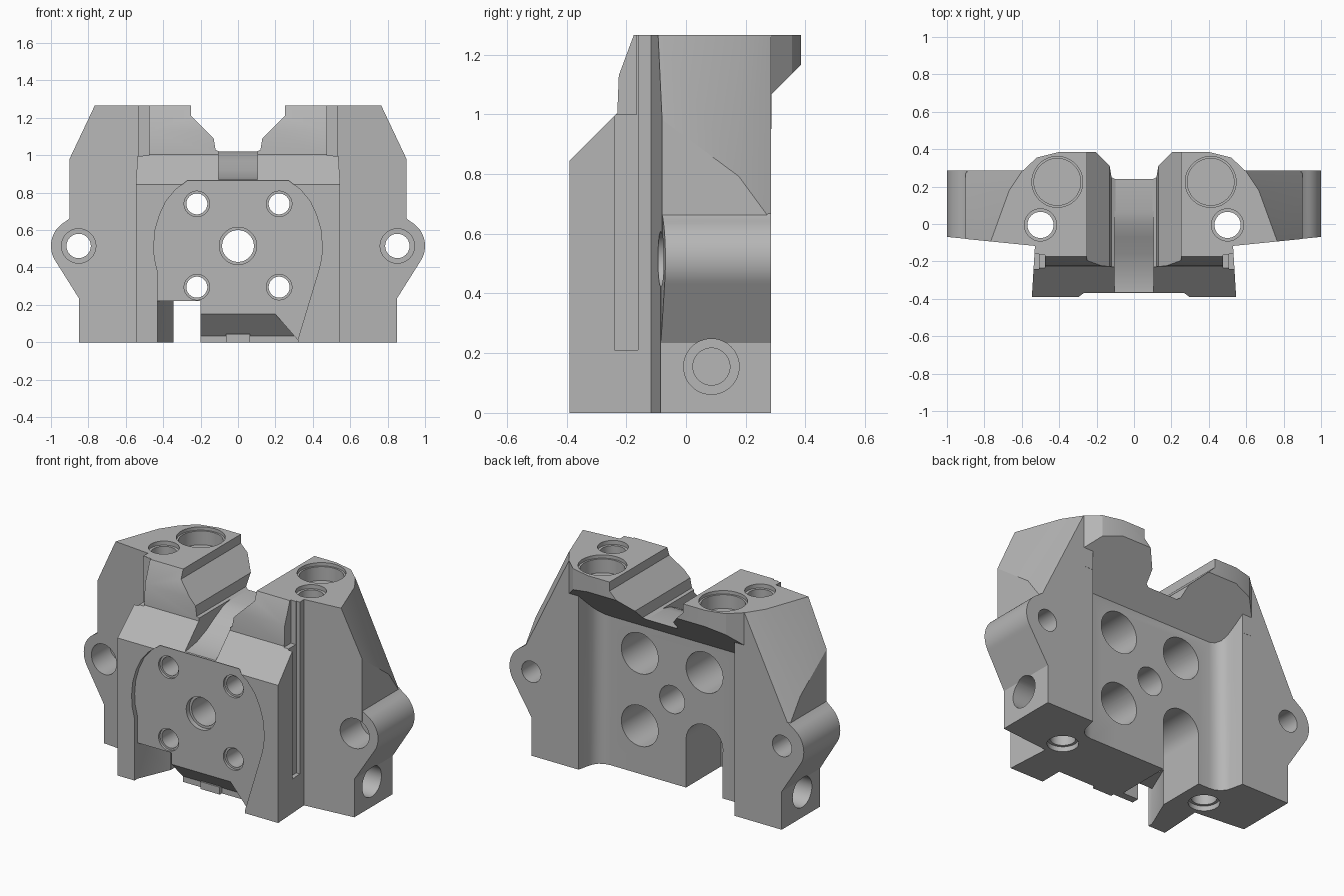
import bpy, bmesh, math
from mathutils import Vector

cube = bpy.data.objects.get("Cube")
if cube:
    bpy.data.objects.remove(cube, do_unlink=True)

metal = bpy.data.materials.new("machined_grey")
metal.use_nodes = True
GREY = (0.47, 0.47, 0.47, 1)
metal.diffuse_color = GREY
metal.node_tree.nodes["Principled BSDF"].inputs["Base Color"].default_value = GREY


def prism(name, outline, axis, start, end, planes=(), side=1):
    """Extrude an outline along an axis, trim it by (point, normal) planes."""
    def place(a, b, t):
        x, y, z = {"X": (t, a, b), "Y": (a, t, b), "Z": (a, b, t)}[axis]
        return Vector((x * side, y, z))
    bm = bmesh.new()
    base = bm.faces.new([bm.verts.new(place(a, b, start)) for a, b in outline])
    ext = bmesh.ops.extrude_face_region(bm, geom=[base], use_keep_orig=True)
    tops = [g for g in ext["geom"] if isinstance(g, bmesh.types.BMVert)]
    bmesh.ops.translate(bm, verts=tops, vec=place(0, 0, end - start))
    for (px, py, pz), (nx, ny, nz) in planes:
        cut = bmesh.ops.bisect_plane(bm, geom=bm.verts[:] + bm.edges[:] + bm.faces[:],
                                     plane_co=(px * side, py, pz),
                                     plane_no=(nx * side, ny, nz), clear_outer=True)
        rim = [g for g in cut["geom_cut"] if isinstance(g, bmesh.types.BMEdge)]
        bmesh.ops.holes_fill(bm, edges=rim)
    bm.normal_update()
    bmesh.ops.recalc_face_normals(bm, faces=bm.faces[:])
    mesh = bpy.data.meshes.new(name)
    bm.to_mesh(mesh)
    bm.free()
    mesh.materials.append(metal)
    obj = bpy.data.objects.new(name, mesh)
    bpy.context.collection.objects.link(obj)
    return obj


def circle(a, b, r, n=48):
    return [(a + r * math.cos(math.tau * i / n), b + r * math.sin(math.tau * i / n))
            for i in range(n)]


def rect(a0, a1, b0, b1):
    return [(a0, b0), (a1, b0), (a1, b1), (a0, b1)]


def mirrored(points):
    return points + [(-a, b) for a, b in reversed(points)]


def combine(target, tool, operation="DIFFERENCE"):
    mod = target.modifiers.new(tool.name, "BOOLEAN")
    mod.operation, mod.solver, mod.object = operation, "EXACT", tool
    bpy.context.view_layer.objects.active = target
    bpy.ops.object.modifier_apply(modifier=mod.name)
    bpy.data.objects.remove(tool, do_unlink=True)


# Central block with sloped front shoulder
block_side = [(-.39, 0), (-.39, .845), (-.23, 1.005), (-.225, 1.13), (-.175, 1.265),
              (.285, 1.265), (.285, 0)]
body = prism("bracket_body", block_side, "X", -.57, .57,
             [((s * .546, -.39, 0), (s, .06, 0)) for s in (-1, 1)])

# Side wings with sloped tops, and rounded bolt ears
EAR_X, EAR_Z, EAR_R = .852, .515, .148
ear = [(.8, .155)]
for i in range(17):
    a = math.radians(-35 + 95 * i / 16)
    ear.append((EAR_X + EAR_R * math.cos(a), EAR_Z + EAR_R * math.sin(a)))
ear += [(.906, .658), (.895, .668), (.8, .668)]
wing = [(.25, 0), (.85, 0), (.85, .5), (.9, .6), (.9, 1.265), (.25, 1.265)]
FLANK = (.054, .036, .0264)
wing_planes = [((1, -.07, 0), (.1, -1, 0)),                   # raked front
               ((.765, -.09, 1.265), (.102, .037, .05)),      # sloped outer top
               ((.66, .19, 1.265), FLANK)]                    # sloped rear corner
ear_planes = [((1, -.069, 0), (.1, -1, 0))]
for s in (-1, 1):
    combine(body, prism("wing", wing, "Y", -.2, .285, wing_planes, s), "UNION")
    combine(body, prism("ear", ear, "Y", -.2, .285, ear_planes, s), "UNION")

# Rear lip block with rounded corners
lip_planes = []
for s in (-1, 1):
    lip_planes += [((s * .4, .385, 0), (s * .03, .12, 0)),
                   ((s * .52, .355, 0), (s * .075, .08, 0)),
                   ((s * .657, .19, 1.265), (s * FLANK[0], FLANK[1], FLANK[2]))]
combine(body, prism("rear_lip", rect(.2, .385, .95, 1.265), "X", -.7, .7, lip_planes),
        "UNION")

# Rear recess with rounded corners, ending under the 45 degree overhang of the lip
alcove = mirrored([(.42, .135), (.455, .141), (.485, .158), (.505, .185), (.515, .22),
                   (.53, .286), (.8, .286), (.8, .5)])
combine(body, prism("rear_recess", alcove, "Z", -.1, 1.5, [((0, .135, .915), (0, -1, 1))]))

# V notch between the towers and the ramped channel below it
notch = mirrored([(.25, 1.3), (.25, 1.21), (.13, 1.09), (.12, 1.03), (.1, 1.02)])
combine(body, prism("top_notch", notch, "Y", -.6, .6))
ramp = [(-.45, .87), (-.34, .87), (-.25, .885), (-.16, .92), (-.07, .97),
        (0, 1.005), (.07, 1.021), (.07, 1.1), (-.45, 1.1)]
combine(body, prism("ramp_channel", ramp, "X", -.105, .105))

# Shallow rounded recess on the front face
arch = [(.3, -.05), (.43, .38), (.447, .45), (.45, .52), (.443, .6), (.42, .68),
        (.385, .755), (.335, .815), (.27, .865)]
recess = arch + [(-x, z) for x, z in reversed(arch[1:])] + [(-.43, -.05)]
combine(body, prism("front_recess", recess, "Y", -.5, -.36))

# Lower front bevel and its small tab
bevel = [(-.45, .15), (-.36, .15), (-.25, .035), (-.25, -.05), (-.45, -.05)]
combine(body, prism("bottom_bevel", bevel, "X", -.3, .32,
                    [((.2, 0, .15), (.115, 0, .1))]))
combine(body, prism("bottom_tab", rect(-.065, .065, 0, .045), "Y", -.27, -.2), "UNION")

# Pocket with a slanted wall at the lower front corner and the slot behind it
pocket = [(-.43, -.5), (-.43, -.36), (-.345, -.16), (-.2, -.16), (-.2, -.5)]
combine(body, prism("corner_pocket", pocket, "Z", -.05, .22))
combine(body, prism("rear_slot", rect(-.344, -.095, -.05, .295), "Y", -.205, .5))

# Central through hole with a wider mouth
combine(body, prism("centre_hole", circle(0, .515, .085), "Y", -.6, .6))
combine(body, prism("centre_mouth", circle(0, .515, .1), "Y", -.6, -.33))

for s in (-1, 1):
    # Four bolt holes, counterbored from the rear
    for z in (.295, .74):
        combine(body, prism("bolt_hole", circle(s * .22, z, .056), "Y", -.6, .3))
        combine(body, prism("bolt_mouth", circle(s * .22, z, .068), "Y", -.6, -.345))
        combine(body, prism("bolt_bore", circle(s * .22, z, .125), "Y", -.2, .4))
    # Ear holes
    combine(body, prism("ear_hole", circle(s * EAR_X, EAR_Z, .065), "Y", -.3, .5))
    combine(body, prism("ear_bore", circle(s * EAR_X, EAR_Z, .092), "Y", -.3, .1))
    # Vertical holes in the tower tops
    combine(body, prism("tower_hole", circle(s * .5, -.005, .07), "Z", -.1, 1.4))
    for z0, z1 in ((1.24, 1.4), (-.1, .03)):
        combine(body, prism("tower_mouth", circle(s * .5, -.005, .086), "Z", z0, z1))
    combine(body, prism("tower_bore", circle(s * .41, .225, .125), "Z", 1.16, 1.4))
    combine(body, prism("tower_rim", circle(s * .41, .225, .136), "Z", 1.245, 1.4))
    # Side ports
    combine(body, prism("side_port", circle(.085, .155, .093), "X", s * .68, s * 1.1))
    combine(body, prism("side_port_end", circle(.085, .155, .062), "X", s * .6, s * .7))
    # Vertical slots in the block sides and relief beside the towers
    combine(body, prism("side_slot", rect(.508, .6, -.24, -.16), "Z", .21, 1.3, (), s))
    combine(body, prism("tower_relief", rect(.475, .6, -.35, -.165), "Z", 1.0, 1.3, (), s))

# Smooth the round walls, keep machined edges sharp
bpy.ops.object.select_all(action="DESELECT")
body.select_set(True)
bpy.context.view_layer.objects.active = body
bpy.ops.object.shade_smooth_by_angle(angle=math.radians(25))
